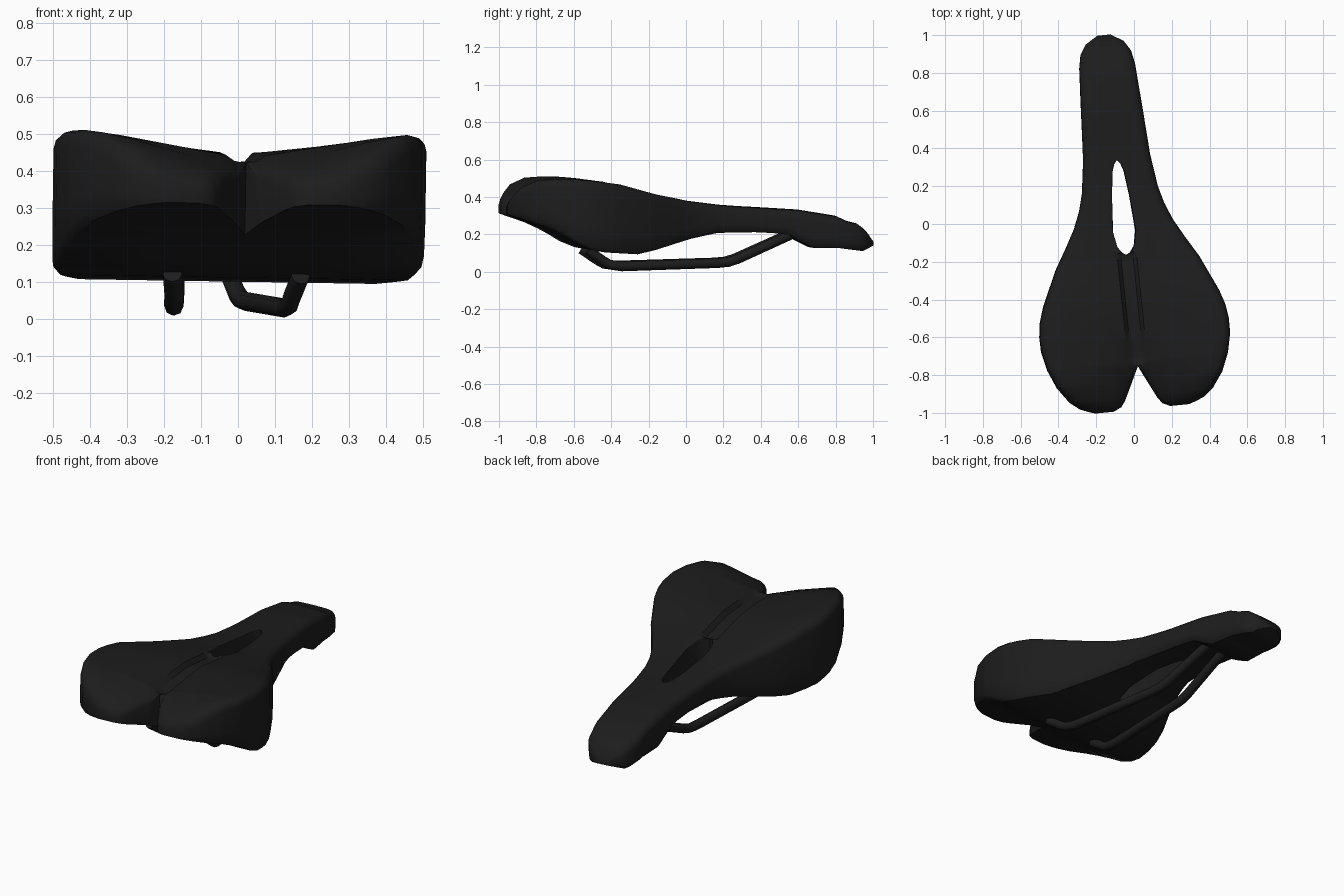
import bpy, bmesh, math

cube = bpy.data.objects.get("Cube")
if cube:
    bpy.data.objects.remove(cube)

PLACE = (-0.061, 0, 0)          # the saddle sits slightly turned and rolled
TURN = (0, 0.016, 0.101)


def material(name, value):
    m = bpy.data.materials.new(name)
    m.use_nodes = True
    col = (value, value, value, 1)
    m.diffuse_color = col
    m.node_tree.nodes["Principled BSDF"].inputs["Base Color"].default_value = col
    return m


black = material("matte black", 0.012)


def lookup(table, v):
    """Straight-line interpolation in a list of (v, value) pairs."""
    if v <= table[0][0]:
        return table[0][1]
    for (a, fa), (b, fb) in zip(table, table[1:]):
        if v <= b:
            return fa + (fb - fa) * (v - a) / (b - a)
    return table[-1][1]


# Half width of the outline, rear to nose
OUTER = [(-.984, .25), (-.972, .285), (-.955, .328), (-.913, .381), (-.829, .44), (-.732, .48),
         (-.63, .502), (-.553, .503), (-.48, .493), (-.4, .468), (-.21, .382), (-.1, .317), (0, .262),
         (.09, .226), (.18, .202), (.354, .178), (.587, .164), (.84, .148), (.911, .134),
         (.965, .1), (1.005, .034)]
# Half width of the rear notch and the through slot
INNER = [(-.984, .15), (-.965, .11), (-.934, .087), (-.838, .04), (-.754, 0), (-.165, 0),
         (-.155, .02), (-.12, .045), (-.04, .06), (.15, .046), (.28, .03), (.32, .017), (.34, 0)]
# Heights of the wing edge, the centre line and the underside
EDGE = [(-.984, .355), (-.972, .387), (-.955, .415), (-.913, .462), (-.829, .497), (-.732, .503),
        (-.6, .5), (-.4, .474), (-.2, .42), (0, .38), (.2, .354), (.4, .342), (.6, .33),
        (.8, .297), (.86, .27), (.92, .255), (.965, .212), (1.005, .16)]
CENTRE = [(-.984, .34), (-.955, .355), (-.913, .37), (-.829, .395), (-.732, .432), (-.55, .443),
          (-.4, .445), (-.2, .416), (0, .38), (.2, .356), (.4, .345), (.6, .333), (.8, .3),
          (.86, .273), (.92, .258), (.965, .215), (1.005, .165)]
UNDER = [(-.984, .31), (-.8, .25), (-.68, .187), (-.6, .137), (-.5, .112), (-.3, .1), (-.2, .122),
         (0, .18), (.15, .211), (.4, .215), (.54, .2), (.6, .165), (.67, .13), (.8, .13),
         (.94, .112), (1.005, .142)]
# Depth of the centre groove
GROOVE = [(-.76, 0), (-.73, .02), (-.19, .024), (-.165, .012), (-.15, 0)]

stations = sorted({v for v, _ in OUTER + INNER + GROOVE[1:]}
                  | {-.7, -.3, .28, .45, .54, .6, .67, .75, .8, .86, .94})


def section(v):
    """Closed half cross-section: inner wall, top, rounded shoulder, side, underside."""
    ui, uo = lookup(INNER, v), lookup(OUTER, v)
    e, c, b = lookup(EDGE, v), lookup(CENTRE, v), lookup(UNDER, v)
    g = lookup(GROOVE, v)
    w, h = uo - ui, e - b
    r = min(.042, w * .3, h * .4)               # shoulder rounding
    ri = .03 if v < -.76 else .004              # rounding along the notch and slot
    if ui < .001:
        ri = 0
    ri = min(ri, w * .2)

    def top(u):
        return c + (e - c) * min(1, u / (uo * .86))
    a, lip = max(ui, .032 if g else ui), max(ui + ri, .052 if g else ui + ri)
    pts = [(ui, b), (ui, top(ui) - g - ri), (a + ri * .3, top(a) - g - ri * .3), (lip, top(lip))]
    for f in (.25, .5, .75):
        u = lip + (uo - r - lip) * f
        pts.append((u, top(u)))
    for k in range(4):                          # shoulder arc
        t = math.radians(90 - 30 * k)
        pts.append((uo - r + r * math.cos(t), e - r + r * math.sin(t)))
    q = min(r * .5, h * .15)                    # lower edge rounding
    pts += [(uo, b + h * .3), (uo - q * .1, b + q), (uo - q, b)]
    pts += [(ui + (uo - q - ui) * .5, b)]
    return pts


# Padded shell: one lofted half, mirrored
bm = bmesh.new()
rings = [[bm.verts.new((u, v, z)) for u, z in section(v)] for v in stations]
n = len(rings[0])
for r0, r1 in zip(rings, rings[1:]):
    for i in range(n):
        j = (i + 1) % n
        bm.faces.new((r0[i], r0[j], r1[j], r1[i]))
bm.faces.new(rings[0])
bm.faces.new(rings[-1])
bmesh.ops.remove_doubles(bm, verts=bm.verts, dist=.0004)
seam = [f for f in bm.faces if all(abs(p.co.x) < .001 for p in f.verts)]
bmesh.ops.delete(bm, geom=seam, context='FACES')
bmesh.ops.recalc_face_normals(bm, faces=bm.faces)
probe = max(bm.faces, key=lambda f: f.calc_center_median().x)
if probe.normal.x < 0:
    bmesh.ops.reverse_faces(bm, faces=bm.faces)
mesh = bpy.data.meshes.new("saddle_shell")
bm.to_mesh(mesh)
bm.free()
mesh.materials.append(black)
shell = bpy.data.objects.new("saddle_shell", mesh)
bpy.context.collection.objects.link(shell)
shell.location, shell.rotation_euler = PLACE, TURN
mod = shell.modifiers.new("mirror", 'MIRROR')
mod.use_clip = True
mod.merge_threshold = .0008
bpy.context.view_layer.objects.active = shell
shell.select_set(True)
bpy.ops.object.modifier_apply(modifier=mod.name)
bpy.ops.object.shade_smooth_by_angle(angle=math.radians(42))

# Rails under the shell, one bent tube each side
PATH = [(.174, -.545, .118), (.16, -.46, .06), (.157, -.425, .04), (.15, -.36, .031),
        (.096, .16, .048), (.09, .22, .054), (.084, .27, .07), (.058, .57, .205)]
for side, name in ((-1, "right_rail"), (1, "left_rail")):
    cu = bpy.data.curves.new(name, 'CURVE')
    cu.dimensions = '3D'
    cu.bevel_depth = .026
    cu.bevel_resolution = 2
    cu.use_fill_caps = True
    sp = cu.splines.new('POLY')
    sp.points.add(len(PATH) - 1)
    for p, (u, v, z) in zip(sp.points, PATH):
        p.co = (side * u, v, z, 1)
    sp.use_smooth = True
    cu.materials.append(black)
    rail = bpy.data.objects.new(name, cu)
    bpy.context.collection.objects.link(rail)
    rail.location, rail.rotation_euler = PLACE, TURN
